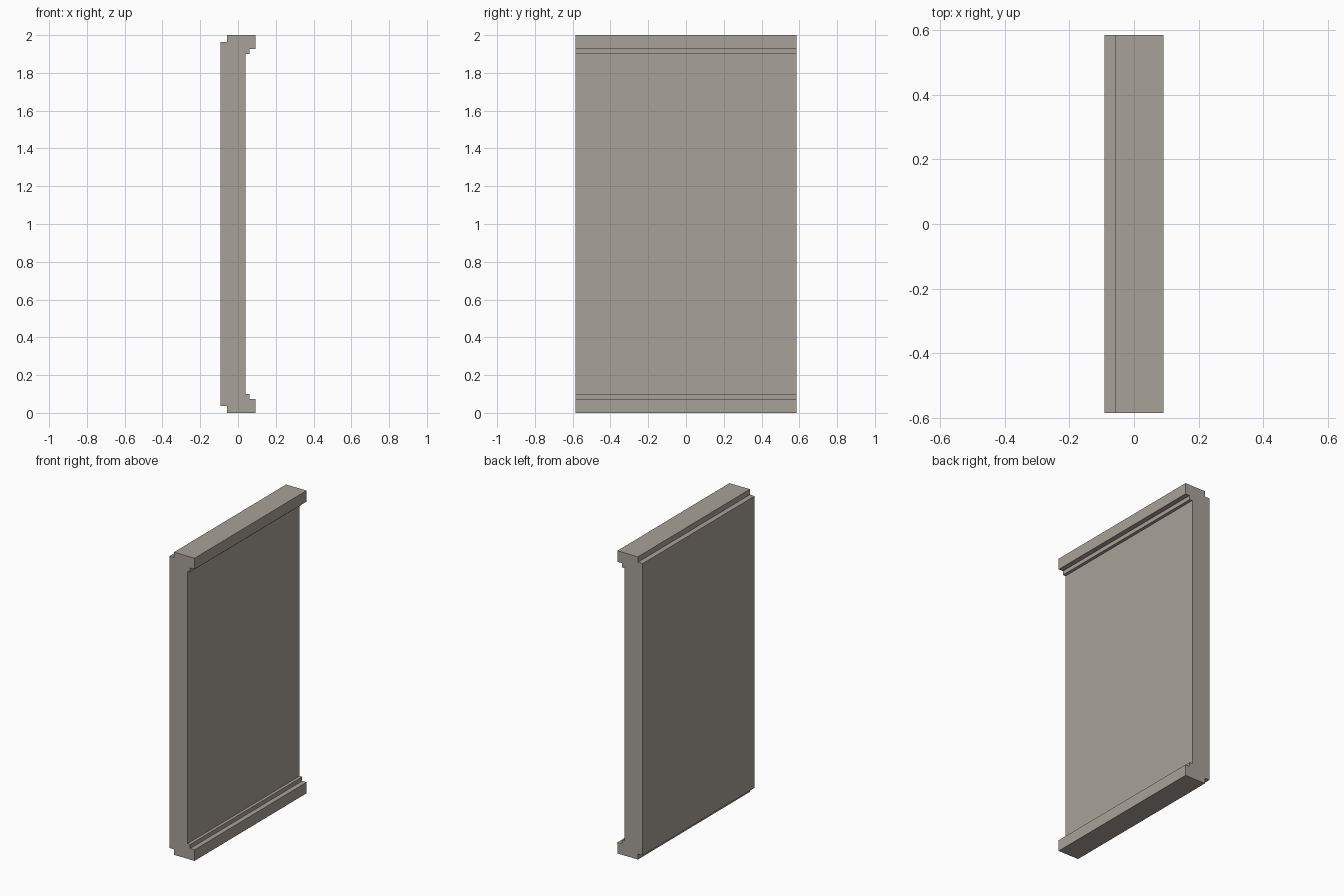
import bpy
import bmesh

if "Cube" in bpy.data.objects:
    bpy.data.objects.remove(bpy.data.objects["Cube"])

HALF_WIDTH = 0.585   # along y
HEIGHT = 2.0

# Warm grey of the whole panel
grey = bpy.data.materials.new("warm_grey")
grey.diffuse_color = (0.39, 0.355, 0.31, 1.0)
grey.use_nodes = True
grey.node_tree.nodes["Principled BSDF"].inputs["Base Color"].default_value = grey.diffuse_color

# Lower half of the side profile (x, z): back rebate, foot rail, stepped moulding
lower = [(-0.092, 0.036), (-0.058, 0.036), (-0.058, 0.0), (0.092, 0.0),
         (0.092, 0.073), (0.06, 0.073), (0.06, 0.1), (0.04, 0.1)]
# Mirror it to make the top rail
profile = lower + [(x, HEIGHT - z) for x, z in reversed(lower)]

# Extrude the profile across the panel width
bm = bmesh.new()
face = bm.faces.new([bm.verts.new((x, -HALF_WIDTH, z)) for x, z in profile])
ext = bmesh.ops.extrude_face_region(bm, geom=[face], use_keep_orig=True)
verts = [g for g in ext["geom"] if isinstance(g, bmesh.types.BMVert)]
bmesh.ops.translate(bm, verts=verts, vec=(0, 2 * HALF_WIDTH, 0))
bmesh.ops.recalc_face_normals(bm, faces=bm.faces[:])

mesh = bpy.data.meshes.new("wall_panel")
bm.to_mesh(mesh)
bm.free()
mesh.materials.append(grey)
panel = bpy.data.objects.new("wall_panel", mesh)
bpy.context.collection.objects.link(panel)
